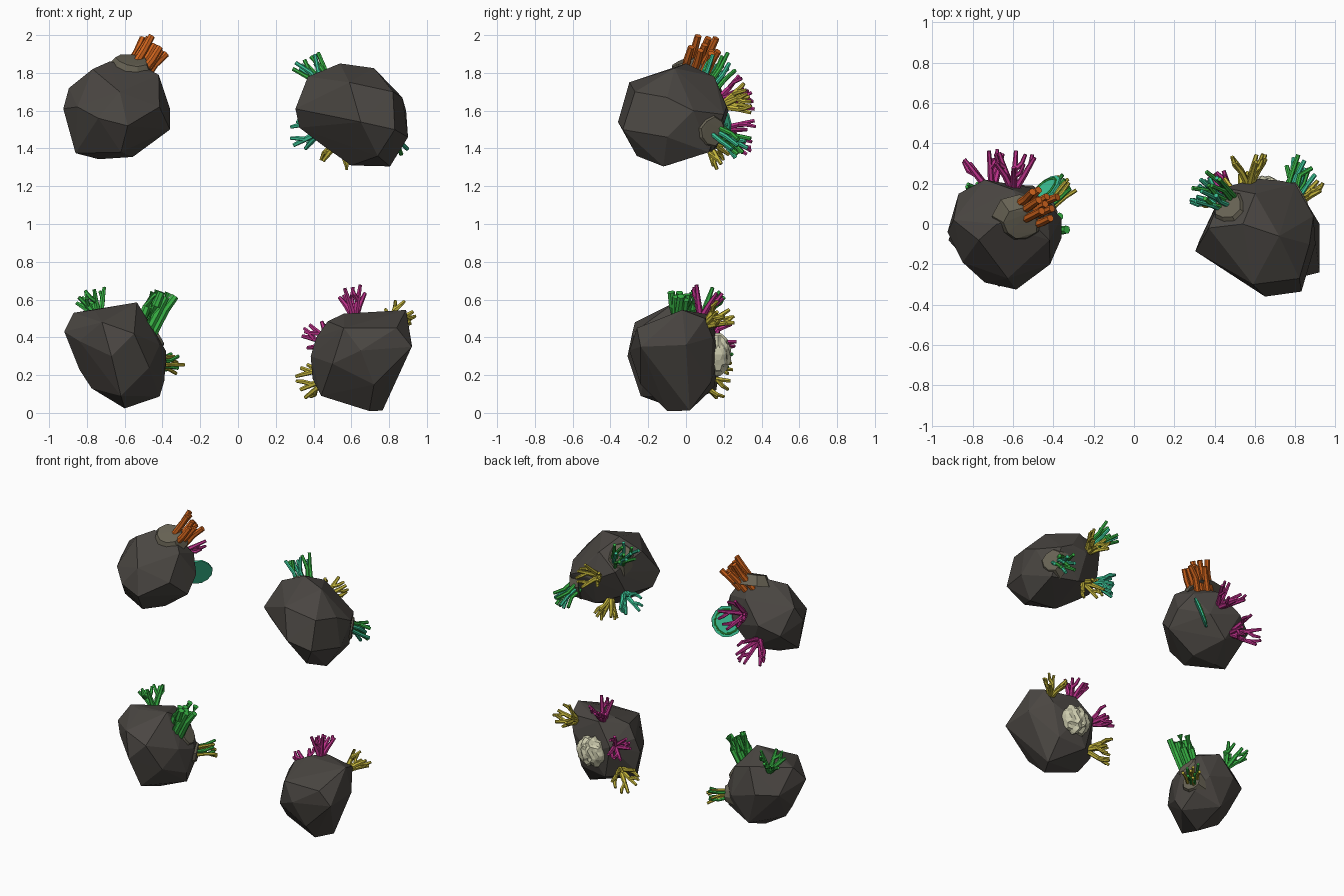
import bpy, bmesh, math, random
from mathutils import Vector as V
from mathutils.bvhtree import BVHTree

if "Cube" in bpy.data.objects:
    bpy.data.objects.remove(bpy.data.objects["Cube"])

random.seed(7)


def mat(name, rgb):
    m = bpy.data.materials.new(name)
    m.diffuse_color = (*rgb, 1)
    m.use_nodes = True
    m.node_tree.nodes["Principled BSDF"].inputs["Base Color"].default_value = m.diffuse_color
    return m


ROCK = mat("dark rock", (.068, .061, .054))
BASE = mat("pale rock", (.135, .122, .088))
ORANGE = mat("orange coral", (.62, .125, .012))
GREEN = mat("green coral", (.04, .46, .06))
TEAL = mat("teal coral", (.045, .56, .31))
MAGENTA = mat("magenta coral", (.5, .03, .25))
YELLOW = mat("yellow coral", (.56, .47, .045))
CREAM = mat("cream coral", (.62, .61, .43))


def finish(bm, name, mats):
    bmesh.ops.recalc_face_normals(bm, faces=bm.faces)
    me = bpy.data.meshes.new(name)
    bm.to_mesh(me)
    bm.free()
    for m in mats:
        me.materials.append(m)
    ob = bpy.data.objects.new(name, me)
    bpy.context.collection.objects.link(ob)
    return ob


def hull(name, pts, m):
    """Faceted lump: convex hull. Returns a search tree for planting corals."""
    bm = bmesh.new()
    for p in pts:
        bm.verts.new(p)
    r = bmesh.ops.convex_hull(bm, input=bm.verts)
    junk = {g for k in ("geom_interior", "geom_unused") for g in r[k]
            if isinstance(g, bmesh.types.BMVert)}
    bmesh.ops.delete(bm, geom=list(junk), context='VERTS')
    tree = BVHTree.FromBMesh(bm)
    finish(bm, name, [m])
    return tree


def frame(d):
    d = d.normalized()
    u = d.cross(V((0, .3, 1)) if abs(d.z) < .9 else V((1, 0, 0))).normalized()
    return d, u, d.cross(u)


def tube(bm, pts, radii, sides=6, mi=0):
    rings = []
    for i, (p, r) in enumerate(zip(pts, radii)):
        _, u, w = frame(pts[min(i + 1, len(pts) - 1)] - pts[max(i - 1, 0)])
        rings.append([bm.verts.new(p + r * (math.cos(a) * u + math.sin(a) * w))
                      for a in (2 * math.pi * k / sides for k in range(sides))])
    fs = [bm.faces.new((a[k], a[(k + 1) % sides], b[(k + 1) % sides], b[k]))
          for a, b in zip(rings, rings[1:]) for k in range(sides)]
    fs += [bm.faces.new(rings[0]), bm.faces.new(rings[-1])]
    for f in fs:
        f.material_index = mi


def root(tree, tip, d):
    """Where a line from the tip back along d meets the rock."""
    tip, d = V(tip), V(d).normalized()
    hit = tree.ray_cast(tip + d * .2, -d)[0]
    return hit if hit else tree.find_nearest(tip)[0]


def branching(name, tree, tip, d, m, spread=.8, stems=5):
    """Bushy coral with forked twigs."""
    b = root(tree, tip, d)
    axis, u, w = frame(V(tip) - b)
    L = min(max((V(tip) - b).length, .125), .16)
    bm = bmesh.new()
    for i in range(stems):
        a = 2 * math.pi * i / stems + random.uniform(-.4, .4)
        side = math.cos(a) * u + math.sin(a) * w
        mid = b + axis * L * .4 + side * L * spread * .4
        end = b + axis * L * random.uniform(.8, 1.05) + side * L * spread * .8
        tube(bm, [b - axis * .03, mid, end], [.018, .015, .010])
        turn = axis.cross(side) * (-1) ** i
        fork = mid.lerp(end, random.uniform(.05, .3))
        tube(bm, [fork, fork + (axis * .2 + turn * .22 + side * .12) * L,
                  fork + (axis * .5 + turn * .32 + side * .15) * L],
             [.014, .012, .009])
    finish(bm, name, [m])


def fingers(name, tree, tip, d, mats, n, r, width, bend=.02, flare=1.3):
    """Bundle of near-parallel tubes."""
    b = root(tree, tip, d)
    axis, u, w = frame(V(tip) - b)
    L = (V(tip) - b).length
    bm = bmesh.new()
    for i in range(n):
        a, q = i * 2.4, width * math.sqrt((i + .3) / n)
        off = (math.cos(a) * u + math.sin(a) * w) * q
        l = L * random.uniform(.8, 1.03)
        jit = V([random.uniform(-bend, bend) for _ in range(3)])
        tube(bm, [b + off * .8 - axis * .05, b + off * .95 + axis * l * .5 + jit,
                  b + off * flare + axis * l], [r, r, r * .88], 7, i % len(mats))
    finish(bm, name, mats)


def patch(name, tree, p, rad, thick=.03):
    """Pale, irregular coral footing on the rock surface."""
    loc, nor, _, _ = tree.find_nearest(V(p))
    _, u, w = frame(nor)
    pts = []
    for k in range(9):
        a = 2 * math.pi * k / 9
        e = (math.cos(a) * u + math.sin(a) * w) * rad * random.uniform(.85, 1.12)
        pts += [loc + e - nor * .05, loc + e * .65 + nor * thick * random.uniform(.8, 1.1)]
    hull(name, pts, BASE)


# Four faceted boulders
A = hull("rock_upper_left", [
    (-.925, -.04, 1.61), (-.895, .02, 1.72), (-.77, -.08, 1.82), (-.68, 0, 1.86),
    (-.52, .02, 1.845), (-.42, -.08, 1.79), (-.36, .03, 1.61), (-.36, -.07, 1.5),
    (-.557, -.05, 1.355), (-.737, -.03, 1.343), (-.86, -.08, 1.375), (-.626, -.27, 1.7),
    (-.584, -.325, 1.52), (-.74, -.29, 1.56), (-.85, -.19, 1.62), (-.416, -.2, 1.62),
    (-.62, -.22, 1.38), (-.74, .22, 1.62), (-.515, .18, 1.56), (-.6, .17, 1.76),
    (-.65, .17, 1.42), (-.87, .15, 1.55), (-.43, .1, 1.72)], ROCK)
B = hull("rock_upper_right", [
    (.304, -.135, 1.61), (.37, -.02, 1.78), (.54, 0, 1.85), (.72, -.06, 1.825),
    (.87, -.1, 1.67), (.89, .04, 1.6), (.9, -.1, 1.46), (.805, -.12, 1.305),
    (.6, -.1, 1.31), (.457, -.08, 1.41), (.325, -.08, 1.51), (.65, -.36, 1.54),
    (.83, -.335, 1.5), (.59, -.3, 1.75), (.45, -.225, 1.6), (.82, -.27, 1.7),
    (.74, -.26, 1.36), (.45, .18, 1.68), (.6, .225, 1.6), (.8, .2, 1.58),
    (.72, .215, 1.62), (.6, .15, 1.78), (.62, .16, 1.4), (.82, .12, 1.38),
    (.41, .1, 1.5)], ROCK)
C = hull("rock_lower_left", [
    (-.92, -.08, .43), (-.87, 0, .53), (-.76, -.06, .545), (-.535, -.06, .585),
    (-.44, -.04, .43), (-.415, -.1, .36), (-.38, .03, .325), (-.39, -.04, .17),
    (-.415, .0, .087), (-.6, -.06, .024), (-.775, -.05, .13), (-.84, -.04, .23),
    (-.67, -.31, .3), (-.55, -.285, .42), (-.72, -.27, .48), (-.84, -.17, .38),
    (-.47, -.21, .24), (-.62, -.24, .09), (-.7, .2, .36), (-.5, .19, .3),
    (-.62, .15, .53), (-.62, .16, .12), (-.84, .12, .36), (-.43, .12, .19),
    (-.415, .11, .33), (-.48, .12, .48)], ROCK)
D = hull("rock_lower_right", [
    (.385, -.02, .3), (.415, 0, .4), (.475, -.02, .485), (.56, .02, .525),
    (.89, -.02, .545), (.92, -.24, .35), (.92, 0, .36), (.765, .02, .012),
    (.695, -.1, .01), (.44, -.06, .09), (.395, .02, .18), (.65, -.3, .33),
    (.84, -.26, .45), (.56, -.26, .45), (.5, -.23, .26), (.72, -.24, .15),
    (.5, .17, .38), (.66, .18, .3), (.82, .14, .4), (.62, .13, .52),
    (.55, .15, .14), (.76, .13, .16), (.86, .1, .5)], ROCK)

# Pale footings
patch("top_footing", A, (-.56, 0, 1.86), .14, .025)
patch("crest_footing", B, (.45, .11, 1.8), .12, .02)
patch("flank_footing", B, (.81, .13, 1.49), .11, .012)
patch("shoulder_footing", C, (-.43, .03, .42), .10, .012)
patch("side_footing", C, (-.42, .11, .26), .10, .015)

# Thick tube corals
fingers("orange_tube_coral", A, (-.435, .12, 1.955), (.1, .06, .15), [ORANGE], 9, .021, .085, .01, 1.1)
fingers("green_tube_coral", C, (-.385, -.01, .645), (.4, .02, .8), [GREEN], 9, .023, .07, .008, 1.05)

# Slender finger corals
fingers("crest_finger_coral", B, (.35, .19, 1.86), (-.5, .35, .6), [GREEN, TEAL], 11, .0125, .06, .02, 1.6)
fingers("flank_finger_coral", B, (.84, .3, 1.4), (.3, .7, -.45), [TEAL, GREEN], 10, .013, .06, .02, 1.4)
fingers("side_finger_coral", C, (-.325, .22, .265), (.65, .7, .05), [YELLOW, GREEN], 9, .011, .045, .02, 1.5)

# Branching corals: rock, tip, direction, colour
for name, *args in [
    ("magenta_branch_upper", A, (-.59, .33, 1.7), (.05, 1, .3), MAGENTA),
    ("magenta_branch_lower", A, (-.75, .33, 1.455), (-.25, 1, -.2), MAGENTA),
    ("yellow_branch_back", B, (.57, .34, 1.67), (0, 1, .3), YELLOW),
    ("yellow_branch_under", B, (.52, .2, 1.34), (-.1, .6, -.7), YELLOW),
    ("teal_branch_left", B, (.325, .17, 1.47), (-.7, .5, -.15), TEAL),
    ("green_branch_top", C, (-.79, .12, .64), (-.35, .25, .9), GREEN),
    ("magenta_branch_top", D, (.6, .12, .65), (-.1, .25, .9), MAGENTA),
    ("magenta_branch_left", D, (.41, .2, .41), (-.6, .6, .3), MAGENTA),
    ("yellow_branch_left", D, (.36, .18, .17), (-.7, .6, -.1), YELLOW),
    ("yellow_branch_right", D, (.85, .19, .52), (.3, .7, .45), YELLOW),
]:
    branching(name, *args)

# Brain coral: folded dome
bm = bmesh.new()
bmesh.ops.create_icosphere(bm, subdivisions=3, radius=1)
for v in bm.verts:
    c = v.co
    fold = math.sin(9 * c.x + 3 * math.sin(5 * c.z)) * math.sin(8 * c.z + 2 * c.x)
    k = 1 + .14 * fold
    v.co = V((c.x * .1, c.y * .065, c.z * .105)) * k
brain = finish(bm, "brain_coral", [CREAM])
brain.location = (.65, .17, .31)

# Fan coral: thin upright plate with a raised rib
n, u, w = frame(V((-.63, .68, .35)))
centre = V((-.445, .165, 1.55))
bm = bmesh.new()
ring = [(math.cos(a) * u + math.sin(a) * w) * .108 * random.uniform(.92, 1.05)
        for a in (2 * math.pi * k / 12 for k in range(12))]
lo = [bm.verts.new(centre + p - n * .006) for p in ring]
hi = [bm.verts.new(centre + p + n * .006) for p in ring]
bm.faces.new(lo)
bm.faces.new(hi)
for k in range(12):
    j = (k + 1) % 12
    bm.faces.new((lo[k], lo[j], hi[j], hi[k]))
tube(bm, [centre + n * .008 + p * .78 for p in ring + ring[:1]], [.006] * 13, 5, 1)
finish(bm, "fan_coral", [TEAL, GREEN])
